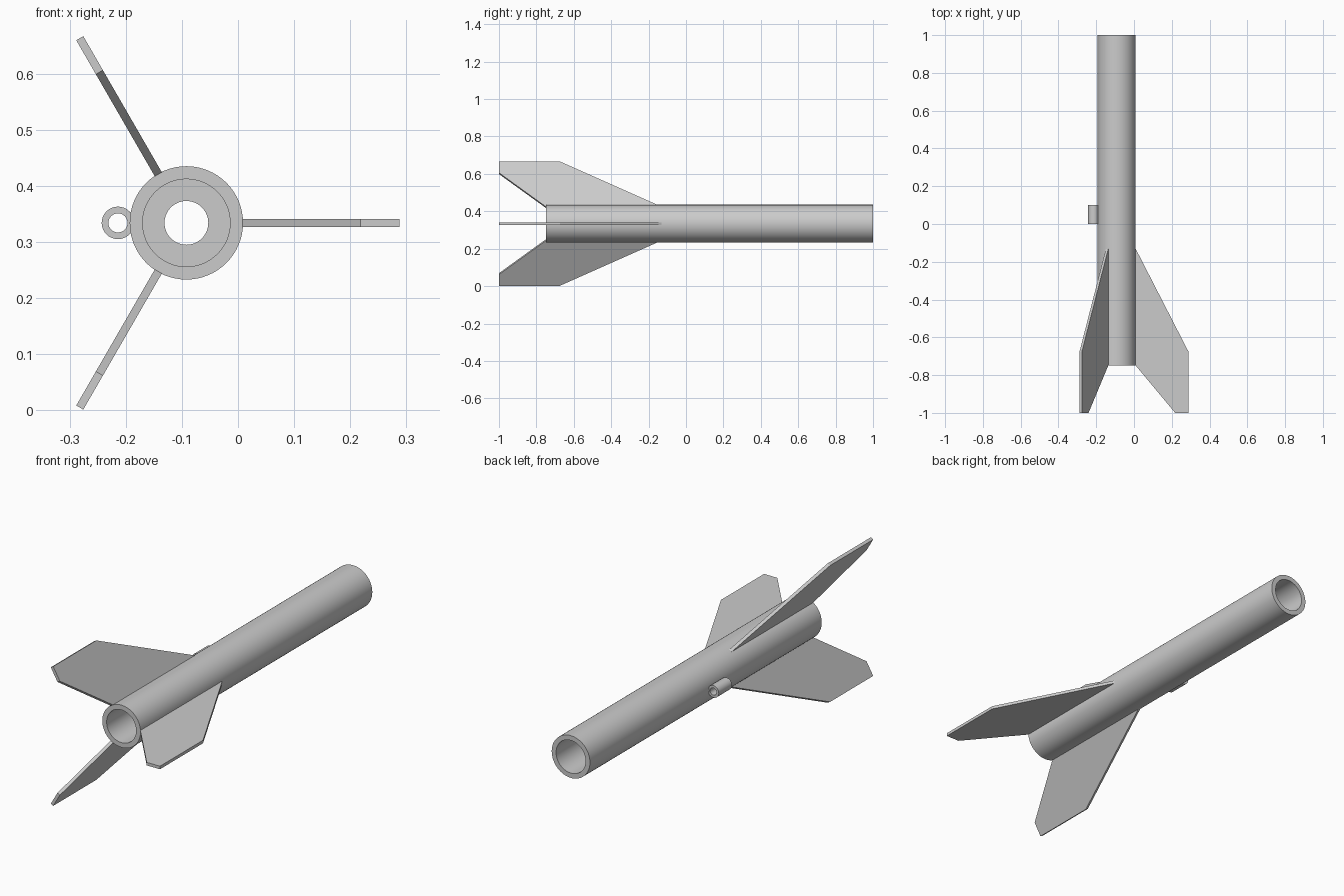
import bpy, bmesh, math
from mathutils import Matrix, Vector

cube = bpy.data.objects.get("Cube")
if cube:
    bpy.data.objects.remove(cube, do_unlink=True)

AXIS = Vector((-0.092, 0, 0.334))
TAIL, NOSE = -0.748, 1.0
BODY_R, BORE_R = 0.101, 0.078

grey = bpy.data.materials.new("light grey")
grey.use_nodes = True
COLOR = (0.6, 0.6, 0.6, 1)
grey.diffuse_color = COLOR
grey.node_tree.nodes["Principled BSDF"].inputs["Base Color"].default_value = COLOR


def finish(name, bm, location, smooth=False):
    bmesh.ops.recalc_face_normals(bm, faces=bm.faces)
    mesh = bpy.data.meshes.new(name)
    bm.to_mesh(mesh)
    bm.free()
    mesh.materials.append(grey)
    obj = bpy.data.objects.new(name, mesh)
    obj.location = location
    bpy.context.collection.objects.link(obj)
    if smooth:
        bpy.ops.object.select_all(action="DESELECT")
        obj.select_set(True)
        bpy.context.view_layer.objects.active = obj
        bpy.ops.object.shade_smooth_by_angle(angle=math.radians(30))
    return obj


def tube(name, outer, inner, y0, y1, location, sides=64):
    """Hollow cylinder along y, spun from a rectangular wall section."""
    bm = bmesh.new()
    section = [(outer, y0), (outer, y1), (inner, y1), (inner, y0)]
    face = bm.faces.new([bm.verts.new((r, y, 0)) for r, y in section])
    edges = list(face.edges)
    bmesh.ops.delete(bm, geom=[face], context="FACES_ONLY")
    bmesh.ops.spin(bm, geom=edges, cent=(0, 0, 0), axis=(0, 1, 0),
                   angle=math.tau, steps=sides, use_merge=True)
    bmesh.ops.remove_doubles(bm, verts=bm.verts, dist=1e-5)
    return finish(name, bm, location, smooth=True)


def fin(name, angle, thickness=0.0145):
    """Swept flat plate whose root is buried in the body wall."""
    outline = [(0.09, -0.11), (0.38, -0.675), (0.38, -1.0),
               (0.31, -1.0), (0.1, TAIL), (0.09, TAIL)]
    bm = bmesh.new()
    face = bm.faces.new([bm.verts.new((r, y, -thickness / 2)) for r, y in outline])
    extruded = bmesh.ops.extrude_face_region(bm, geom=[face], use_keep_orig=True)
    top = [v for v in extruded["geom"] if isinstance(v, bmesh.types.BMVert)]
    bmesh.ops.translate(bm, verts=top, vec=(0, 0, thickness))
    bmesh.ops.rotate(bm, verts=bm.verts, matrix=Matrix.Rotation(angle, 3, "Y"))
    return finish(name, bm, AXIS)


# Body tube, open at both ends
tube("body_tube", BODY_R, BORE_R, TAIL, NOSE, AXIS)

# Stop ring inside the bore
tube("engine_block", BORE_R + 0.002, 0.039, -0.15, -0.1, AXIS)

# Small guide tube on the side
tube("launch_lug", 0.029, 0.017, 0.0, 0.1, AXIS + Vector((-0.122, 0, 0)), 32)

# Three fins, evenly spaced around the tail
for i, side in enumerate(("left", "lower", "upper")):
    fin(side + "_fin", i * math.tau / 3)
